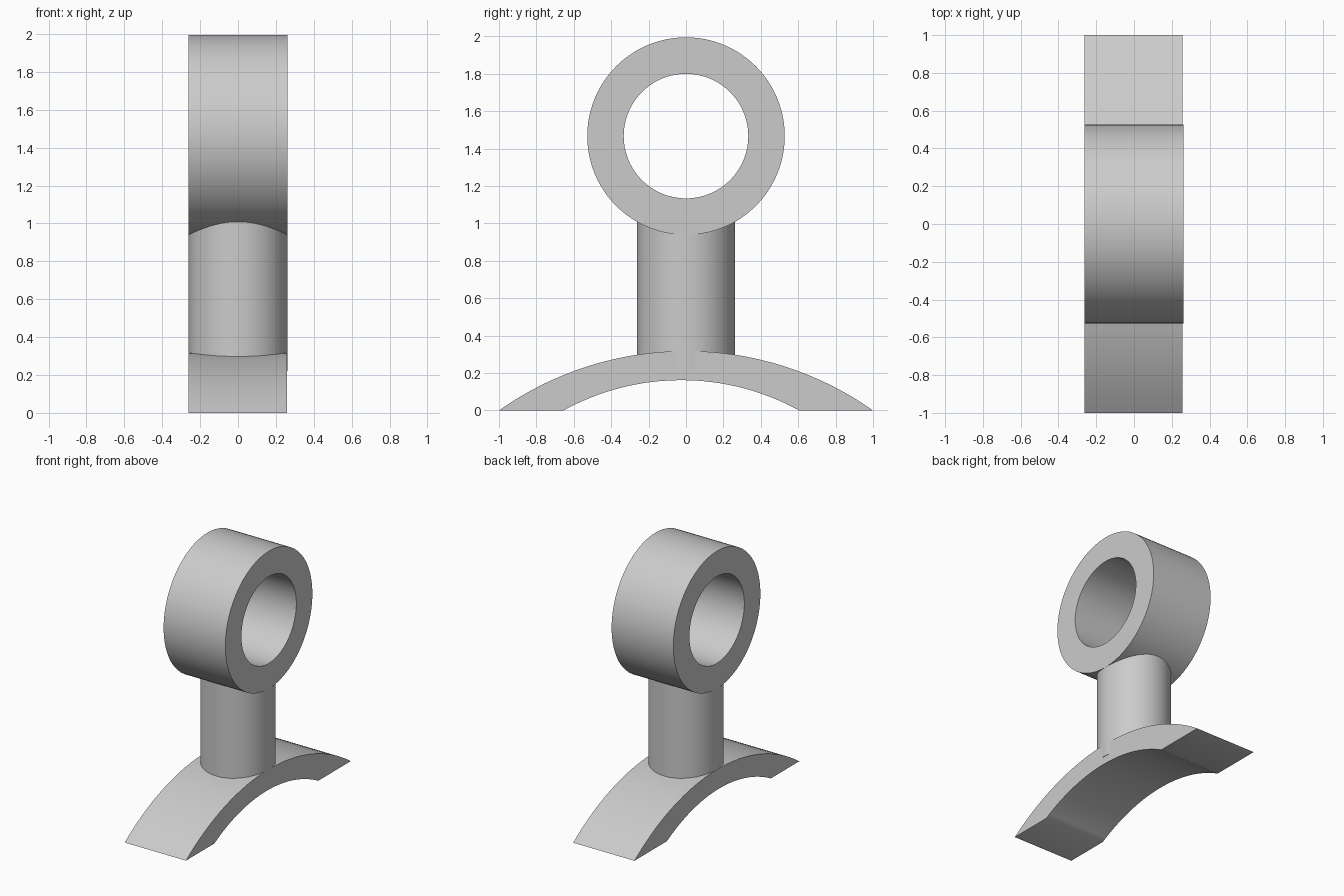
import bpy, bmesh, math

if "Cube" in bpy.data.objects:
    bpy.data.objects.remove(bpy.data.objects["Cube"])

HALF = 0.262      # half thickness of ring and base
RING_Z = 1.467

grey = bpy.data.materials.new("light_grey")
grey.diffuse_color = (0.6, 0.6, 0.6, 1)
grey.use_nodes = True
grey.node_tree.nodes["Principled BSDF"].inputs["Base Color"].default_value = grey.diffuse_color


def finish(name, bm):
    bmesh.ops.recalc_face_normals(bm, faces=bm.faces[:])
    mesh = bpy.data.meshes.new(name)
    bm.to_mesh(mesh)
    bm.free()
    mesh.materials.append(grey)
    obj = bpy.data.objects.new(name, mesh)
    bpy.context.collection.objects.link(obj)
    bpy.ops.object.select_all(action='DESELECT')
    obj.select_set(True)
    bpy.context.view_layer.objects.active = obj
    bpy.ops.object.shade_smooth_by_angle(angle=math.radians(30))
    return obj


def strip(name, outer, inner, x0, x1, closed):
    """Solid between two matching (y, z) curves, extruded along x."""
    bm = bmesh.new()
    rows = [[bm.verts.new((x, y, z)) for y, z in curve]
            for curve, x in ((outer, x0), (outer, x1), (inner, x1), (inner, x0))]
    n = len(outer)
    for i in range(n if closed else n - 1):
        j = (i + 1) % n
        for k in range(4):
            a, b = rows[k], rows[(k + 1) % 4]
            bm.faces.new((a[i], a[j], b[j], b[i]))
    if not closed:
        for i in (0, n - 1):
            bm.faces.new([r[i] for r in rows])
    return finish(name, bm)


def circle(r, n=96):
    return [(r * math.cos(2 * math.pi * i / n), RING_Z + r * math.sin(2 * math.pi * i / n))
            for i in range(n)]


def arch(mid, half, rise, n=32):
    """Circular arc standing on z = 0 with the given half width and rise."""
    r = (half ** 2 + rise ** 2) / (2 * rise)
    a = math.asin(half / r)
    return [(mid + r * math.sin(t), max(0, r * math.cos(t) - r + rise))
            for t in (a * (2 * i / n - 1) for i in range(n + 1))]


# Ring at the top
strip("ring", circle(0.528), circle(0.333), -HALF, HALF, True)

# Curved foot; its flat ends rest on the ground
strip("arched_base", arch(0, 1.0, 0.318), arch(-0.025, 0.63, 0.162), -HALF, 0.258, False)

# Round post, its ends buried in the ring and the base
bm = bmesh.new()
bmesh.ops.create_cone(bm, cap_ends=True, segments=64, radius1=0.262, radius2=0.262, depth=0.83)
bmesh.ops.translate(bm, verts=bm.verts[:], vec=(0, 0, 0.635))
finish("post", bm)
